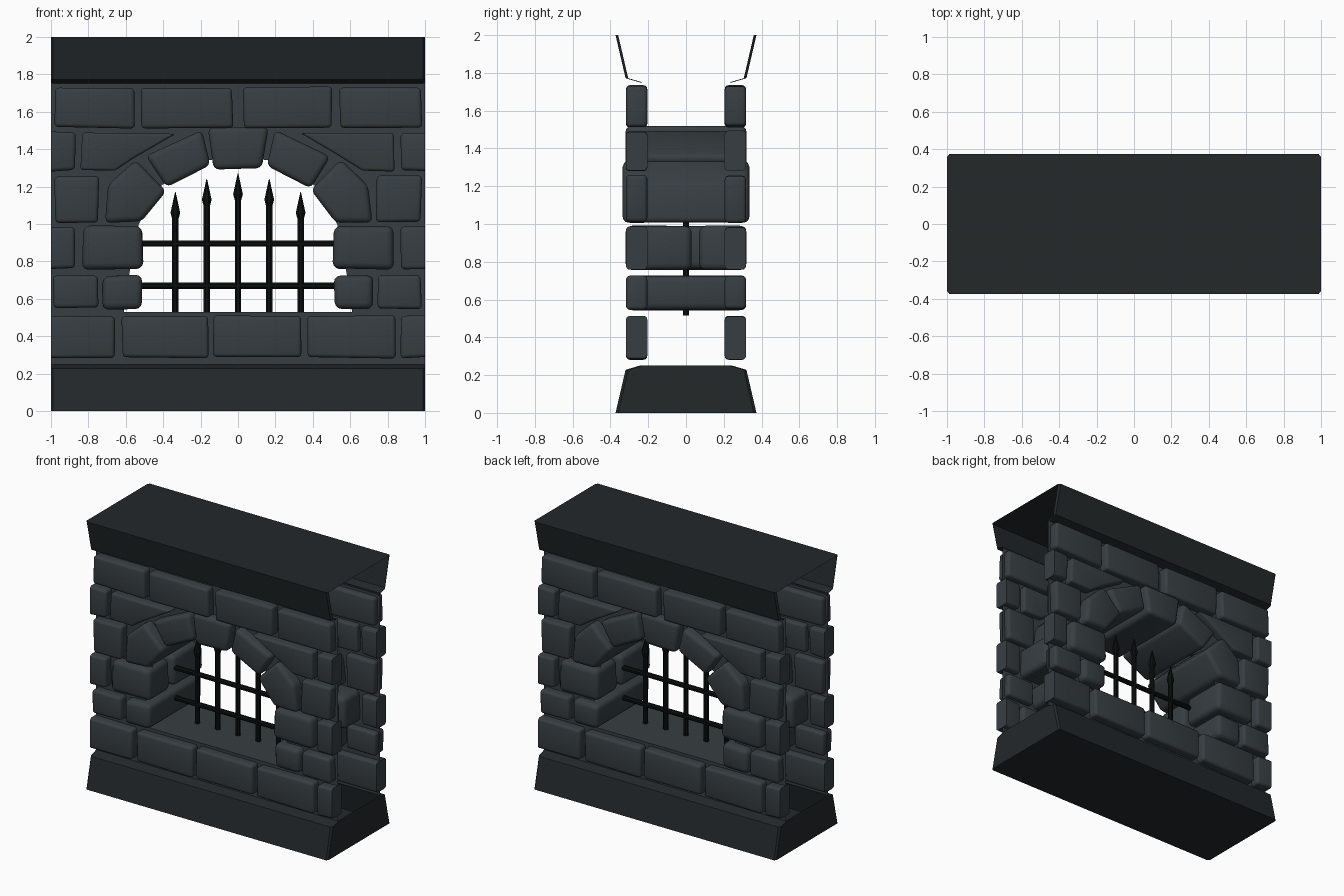
import bpy, bmesh, math, random

if "Cube" in bpy.data.objects:
    bpy.data.objects.remove(bpy.data.objects["Cube"])

random.seed(4)


def mat(name, rgb):
    m = bpy.data.materials.new(name)
    m.diffuse_color = (*rgb, 1)
    m.use_nodes = True
    m.node_tree.nodes["Principled BSDF"].inputs["Base Color"].default_value = m.diffuse_color
    return m


STONE = mat("stone", (0.038, 0.048, 0.054))
TRIM = mat("dark_trim", (0.017, 0.021, 0.023))
IRON = mat("iron", (0.003, 0.005, 0.004))


def finish(bm, name, material, smooth=None):
    me = bpy.data.meshes.new(name)
    bm.to_mesh(me)
    bm.free()
    me.materials.append(material)
    if smooth:
        me.shade_smooth()
        me.set_sharp_from_angle(angle=math.radians(smooth))
    ob = bpy.data.objects.new(name, me)
    bpy.context.collection.objects.link(ob)
    return ob


def turned_copy(ob, name):
    c = ob.copy()
    c.name = name
    c.rotation_euler.z = math.pi
    bpy.context.collection.objects.link(c)


def stone(name, poly, y0, y1, bevel=0.022, jitter=0.005):
    """Rounded block: an x-z outline extruded from y0 to y1."""
    bm = bmesh.new()
    poly = [(max(-1, min(1, x + random.uniform(-jitter, jitter))) if abs(x) < 1 else x,
             z + random.uniform(-jitter, jitter)) for x, z in poly]
    f = bm.faces.new([bm.verts.new((x, y0, z)) for x, z in poly])
    ext = bmesh.ops.extrude_face_region(bm, geom=[f])["geom"]
    for v in ext:
        if isinstance(v, bmesh.types.BMVert):
            v.co.y = y1
    bmesh.ops.recalc_face_normals(bm, faces=bm.faces)
    # blocks cut off at the module ends keep their end edges square
    edges = [e for e in bm.edges if not all(abs(v.co.x) > 0.999 for v in e.verts)]
    bmesh.ops.bevel(bm, geom=edges, offset=bevel, segments=3, profile=0.5,
                    affect='EDGES', clamp_overlap=True)
    return finish(bm, name, STONE, 40)


def rect(x0, x1, z0, z1):
    return [(x0, z0), (x1, z0), (x1, z1), (x0, z1)]


def mirrored(poly):
    return [(-x, z) for x, z in poly]


# Brick courses: (z0, z1, x spans)
courses = [
    (0.285, 0.51, [(-1, -0.655), (-0.62, -0.16), (-0.13, 0.335), (0.37, 0.84), (0.87, 1)]),
    (0.55, 0.725, [(-0.99, -0.75), (0.75, 0.98)]),
    (0.76, 0.985, [(-1, -0.87), (0.87, 1)]),
    (1.01, 1.255, [(-0.98, -0.745), (0.74, 0.98)]),
    (1.285, 1.49, [(-1, -0.87), (0.87, 1)]),
    (1.515, 1.73, [(-0.98, -0.55), (-0.515, -0.03), (0.03, 0.505), (0.545, 0.98)]),
]
for r, (z0, z1, spans) in enumerate(courses):
    for i, (x0, x1) in enumerate(spans):
        b = stone(f"front_brick_{r}_{i}", rect(x0, x1, z0, z1), -0.318, -0.205, 0.02)
        turned_copy(b, f"back_brick_{r}_{i}")

# Wedge bricks beside the arch
wedge = [(-0.84, 1.285), (-0.66, 1.285), (-0.56, 1.35), (-0.33, 1.485), (-0.83, 1.485)]
for side, p in (("left", wedge), ("right", mirrored(wedge))):
    b = stone(f"front_wedge_{side}", p, -0.318, -0.205, 0.015)
    turned_copy(b, f"back_wedge_{side}")

# Arch stones run through the whole wall
stone("keystone", [(-0.13, 1.295), (0.13, 1.295), (0.16, 1.515), (-0.16, 1.515)],
      -0.32, 0.32, 0.03)
upper = [(-0.385, 1.195), (-0.15, 1.315), (-0.195, 1.5), (-0.49, 1.36)]
lower = [(-0.715, 1.01), (-0.52, 1.01), (-0.385, 1.18), (-0.55, 1.345), (-0.70, 1.21)]
for side, fn in (("left", list), ("right", mirrored)):
    stone(f"arch_upper_{side}", fn(upper), -0.32, 0.32, 0.03)
    stone(f"arch_lower_{side}", fn(lower), -0.335, 0.335, 0.03)
    stone(f"jamb_lower_{side}", fn(rect(-0.72, -0.515, 0.545, 0.725)), -0.315, 0.315, 0.035)

# Split jamb stones, turned for the other side
for n, (y0, y1) in enumerate(((-0.32, 0.03), (0.07, 0.32))):
    b = stone(f"jamb_right_{n}", rect(0.51, 0.83, 0.76, 0.99), y0, y1, 0.035)
    turned_copy(b, f"jamb_left_{n}")

# Mortar sheets with the arched opening
half = [(-1, 0.25), (0, 0.25), (0, 0.53), (-0.61, 0.53), (-0.58, 0.74), (-0.53, 1.0),
        (-0.42, 1.2), (-0.17, 1.34), (0, 1.36), (0, 1.76), (-1, 1.76)]
bm = bmesh.new()
bm.faces.new([bm.verts.new((x, -0.25, z)) for x, z in half])
bm.faces.new([bm.verts.new((-x, -0.25, z)) for x, z in reversed(half)])
bmesh.ops.remove_doubles(bm, verts=bm.verts, dist=1e-4)
turned_copy(finish(bm, "front_mortar", STONE), "back_mortar")

# Window sill
bm = bmesh.new()
bm.faces.new([bm.verts.new((x, y, 0.53))
              for x, y in ((-0.61, -0.25), (0.61, -0.25), (0.61, 0.25), (-0.61, 0.25))])
finish(bm, "window_sill", STONE)


def band(name, profile, closed_ends):
    """Loft a y-z profile along x with slightly chamfered ends."""
    bm = bmesh.new()
    rings = []
    for x, inset in ((-1, 0.014), (-0.988, 0), (0.988, 0), (1, 0.014)):
        rings.append([bm.verts.new((x, y - math.copysign(inset, y), z)) for y, z in profile])
    for a, b in zip(rings, rings[1:]):
        for i in range(len(profile) - 1):
            bm.faces.new((a[i], a[i + 1], b[i + 1], b[i]))
    if closed_ends:
        bm.faces.new(rings[0])
        bm.faces.new(rings[-1])
    bmesh.ops.recalc_face_normals(bm, faces=bm.faces)
    return finish(bm, name, TRIM)


# Plinth and open-ended cap
side = [(-0.245, 0.25), (-0.32, 0.228), (-0.373, 0)]
prof = side + [(-y, z) for y, z in reversed(side)]
band("plinth", prof, True)
band("top_cap", [(y, 2 - z) for y, z in prof], False)


def rod(name, rings, origin, horizontal=False):
    """Eight-sided rod from (radius, distance) rings."""
    bm = bmesh.new()
    loops = []
    for r, d in rings:
        loop = []
        for k in range(8):
            a = math.tau * (k + 0.5) / 8
            u, v = r * math.cos(a), r * math.sin(a)
            loop.append(bm.verts.new((d, u, v) if horizontal else (u, v, d)))
        loops.append(loop)
    for a, b in zip(loops, loops[1:]):
        for k in range(8):
            bm.faces.new((a[k], a[k - 1], b[k - 1], b[k]))
    bm.faces.new(loops[0])
    bm.faces.new(loops[-1])
    bmesh.ops.recalc_face_normals(bm, faces=bm.faces)
    finish(bm, name, IRON).location = origin


# Iron grille: spear-tipped uprights and two cross bars
for i, (x, tip) in enumerate(((-0.335, 1.17), (-0.167, 1.24), (0, 1.27), (0.167, 1.24), (0.335, 1.17))):
    rod(f"spear_bar_{i}", [(0.018, 0.515), (0.018, tip - 0.145), (0.028, tip - 0.11), (0.002, tip)],
        (x, 0, 0))
for i, z in enumerate((0.67, 0.895)):
    rod(f"cross_bar_{i}", [(0.018, -0.57), (0.018, 0.57)], (0, 0, z), True)
